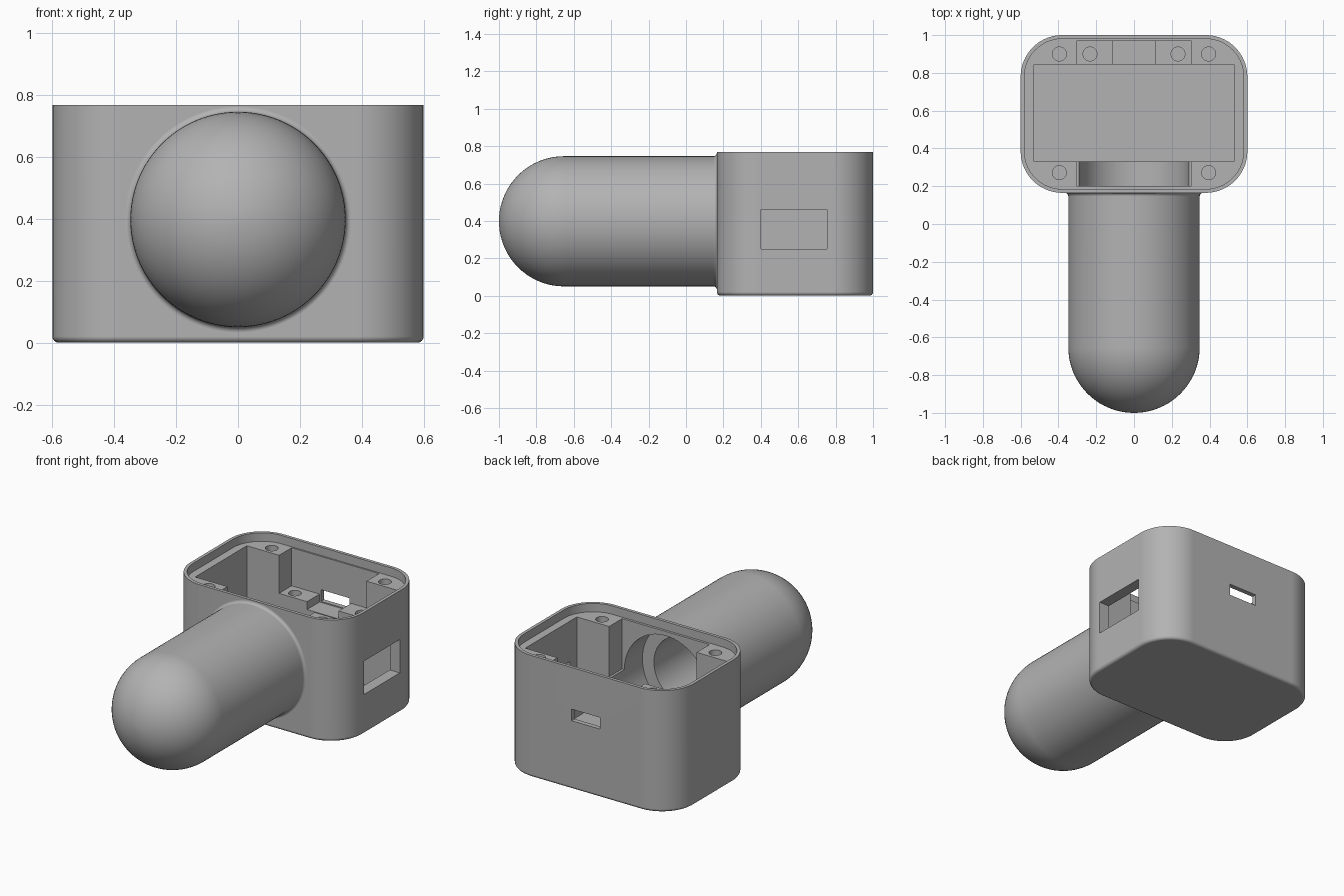
import bpy, bmesh, math
from mathutils import Matrix, Vector

cube = bpy.data.objects.get("Cube")
if cube:
    bpy.data.objects.remove(cube, do_unlink=True)

# Single plastic colour
grey = bpy.data.materials.new("grey_plastic")
grey.use_nodes = True
grey.diffuse_color = (0.45, 0.45, 0.45, 1)
grey.node_tree.nodes["Principled BSDF"].inputs["Base Color"].default_value = (0.45, 0.45, 0.45, 1)

AXIS_Z = 0.398      # height of the tube axis
FRONT, BACK, TOP = 0.165, 1.0, 0.768
SHELF = 0.715       # top of the corner posts, under the rim


def finish(bm, name):
    bmesh.ops.recalc_face_normals(bm, faces=bm.faces)
    mesh = bpy.data.meshes.new(name)
    bm.to_mesh(mesh)
    bm.free()
    mesh.materials.append(grey)
    ob = bpy.data.objects.new(name, mesh)
    bpy.context.collection.objects.link(ob)
    return ob


def box(name, x, y, z, radius=0, foot=0):
    """Box from (low, high) ranges, with rounded upright edges and bottom edge."""
    bm = bmesh.new()
    bmesh.ops.create_cube(bm, size=1)
    for v in bm.verts:
        v.co = Vector([r[0] if c < 0 else r[1] for c, r in zip(v.co, (x, y, z))])
    if radius:
        upright = [e for e in bm.edges if abs(e.verts[0].co.z - e.verts[1].co.z) > 0.001]
        bmesh.ops.bevel(bm, geom=upright, offset=radius, segments=20, profile=0.5, affect='EDGES')
    if foot:
        low = [e for e in bm.edges if all(v.co.z < z[0] + 0.001 for v in e.verts)]
        bmesh.ops.bevel(bm, geom=low, offset=foot, segments=4, profile=0.5, affect='EDGES')
    return finish(bm, name)


def lathe(name, profile, steps=96):
    """Turn (radius, y) points around the tube axis."""
    bm = bmesh.new()
    verts = [bm.verts.new((r, y, AXIS_Z)) for r, y in profile]
    edges = [bm.edges.new(pair) for pair in zip(verts, verts[1:])]
    bmesh.ops.spin(bm, geom=verts + edges, cent=(0, 0, AXIS_Z), axis=(0, 1, 0),
                   angle=math.tau, steps=steps)
    bmesh.ops.remove_doubles(bm, verts=bm.verts, dist=0.0001)
    return finish(bm, name)


def dome(radius, centre, steps=20):
    """Quarter circle from the tube wall to the tip."""
    angles = [math.pi / 2 * i / steps for i in range(steps + 1)]
    return [(radius * math.cos(a), centre - radius * math.sin(a)) for a in angles]


def peg(name, x, y, low, high, radius=0.037):
    bm = bmesh.new()
    bmesh.ops.create_cone(bm, cap_ends=True, segments=32, radius1=radius, radius2=radius,
                          depth=high - low, matrix=Matrix.Translation((x, y, (low + high) / 2)))
    return finish(bm, name)


def combine(target, tool, operation):
    mod = target.modifiers.new(operation.lower(), 'BOOLEAN')
    mod.operation, mod.object, mod.solver = operation, tool, 'EXACT'
    tool.hide_render = True
    bpy.context.view_layer.objects.active = target
    bpy.ops.object.modifier_apply(modifier=mod.name)
    bpy.data.objects.remove(tool, do_unlink=True)


# Outer case and the domed tube, with a small fillet where they meet
housing = box("housing", (-0.6, 0.6), (FRONT, BACK), (0, TOP), radius=0.22, foot=0.02)
R, F = 0.348, 0.018
fillet = [(R + F - F * math.sin(a), FRONT - F + F * math.cos(a))
          for a in [math.pi / 2 * i / 6 for i in range(7)]]
fillet = [(r, FRONT - (F - (F - (FRONT - y)))) for r, y in fillet]
tube = lathe("tube", [(0, 0.19), (R + F, 0.19)] + fillet + dome(R, R - 1))
combine(housing, tube, 'UNION')

# Rim recess, main cavity, and recesses at the back and front
cutters = [
    box("rim_recess", (-0.58, 0.58), (FRONT + 0.02, BACK - 0.02), (SHELF, 0.9), radius=0.2),
    box("cavity", (-0.53, 0.53), (0.33, 0.845), (0.06, 0.9)),
    box("back_recess", (-0.305, 0.305), (0.8, 0.97), (0.475, 0.9)),
    box("back_ledge", (-0.11, 0.11), (0.8, 0.97), (0.425, 0.8)),
    box("front_recess", (-0.305, 0.305), (0.2, 0.4), (AXIS_Z, 0.9)),
    # Openings in the side and back walls
    box("side_window", (0.45, 0.7), (0.40, 0.755), (0.25, 0.46)),
    box("back_slot", (-0.1, 0.1), (0.9, 1.1), (0.432, 0.505)),
    # Stepped hollow of the tube
    lathe("bore", [(0, 0.4), (0.29, 0.4), (0.29, 0.02), (0.21, 0.02)] + dome(0.21, -0.65)),
]

# Screw holes in the corner posts and the two lower posts
for side in (-1, 1):
    cutters += [peg("screw_hole", side * 0.395, y, 0.5, 0.8) for y in (0.272, 0.9)]
    cutters.append(peg("low_screw_hole", side * 0.233, 0.9, 0.3, 0.6))

for cutter in cutters:
    combine(housing, cutter, 'DIFFERENCE')

# Smooth the curves and keep flat walls flat
bpy.ops.object.select_all(action='DESELECT')
housing.select_set(True)
bpy.context.view_layer.objects.active = housing
bpy.ops.object.shade_smooth_by_angle(angle=math.radians(30))
weighted = housing.modifiers.new("flat_walls", 'WEIGHTED_NORMAL')
weighted.keep_sharp = True
